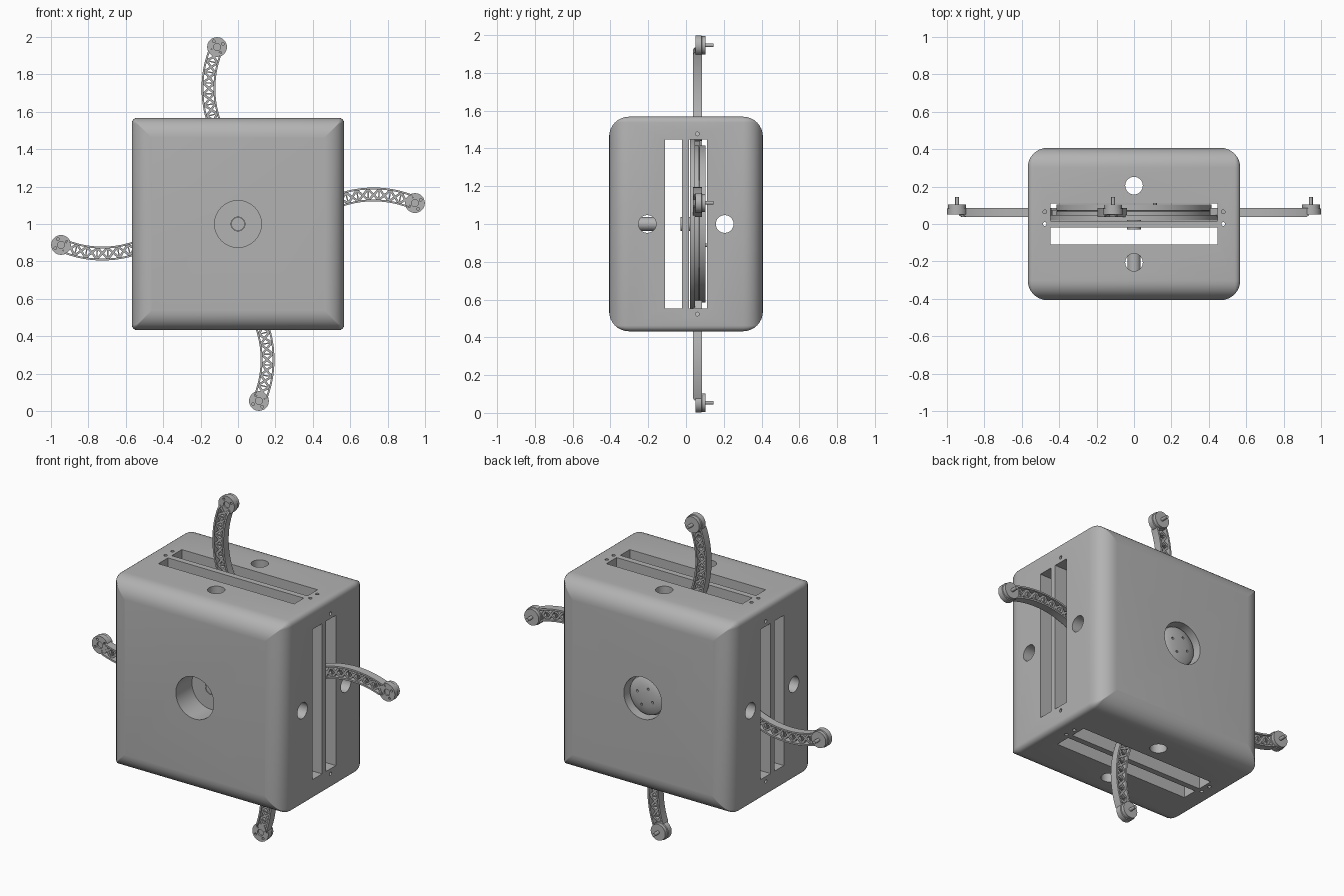
import bpy, bmesh
from math import sin, cos, pi, radians
from mathutils import Matrix, Vector

old = bpy.data.objects.get("Cube")
if old:
    bpy.data.objects.remove(old)

CENTRE = Matrix.Translation((0, 0, 1))
grey = bpy.data.materials.new("plain grey")
grey.use_nodes = True
grey.diffuse_color = (0.45, 0.45, 0.45, 1)
grey.node_tree.nodes["Principled BSDF"].inputs["Base Color"].default_value = (0.45, 0.45, 0.45, 1)


def add_object(name, bm):
    bmesh.ops.recalc_face_normals(bm, faces=bm.faces)
    mesh = bpy.data.meshes.new(name)
    bm.to_mesh(mesh)
    bm.free()
    mesh.materials.append(grey)
    ob = bpy.data.objects.new(name, mesh)
    ob.matrix_world = CENTRE
    bpy.context.collection.objects.link(ob)
    return ob


def loft(bm, rings):
    """Skin a stack of equal rings and cap both ends."""
    loops = [[bm.verts.new(p) for p in ring] for ring in rings]
    for a, b in zip(loops, loops[1:]):
        for i in range(len(a)):
            j = (i + 1) % len(a)
            bm.faces.new((a[i], a[j], b[j], b[i]))
    bm.faces.new(loops[0])
    bm.faces.new(loops[-1])


def lathe(bm, profile, x=0, z=0, n=32):
    """Turn (radius, y) pairs about an axis parallel to y."""
    loft(bm, [[(x + r * cos(2 * pi * i / n), y, z + r * sin(2 * pi * i / n))
               for i in range(n)] for r, y in profile])


def box(bm, size, y0, y1):
    m = Matrix.Translation((0, (y0 + y1) / 2, 0)) @ Matrix.Diagonal((size[0], y1 - y0, size[1], 1))
    bmesh.ops.create_cube(bm, size=1, matrix=m)


def bar(bm, p, q, width, y0, y1):
    """Flat strut between two points of the xz plane."""
    side = Vector((p[1] - q[1], q[0] - p[0])).normalized() * width / 2
    loft(bm, [[(c[0] + s * side.x, y, c[1] + s * side.y)
               for s, y in ((-1, y0), (1, y0), (1, y1), (-1, y1))] for c in (p, q)])


def cut(ob, bm):
    cutter = add_object("cutter", bm)
    cutter.hide_render = True
    mod = ob.modifiers.new("cut", 'BOOLEAN')
    mod.operation, mod.solver, mod.object = 'DIFFERENCE', 'EXACT', cutter
    bpy.context.view_layer.objects.active = ob
    bpy.ops.object.modifier_apply(modifier=mod.name)
    bpy.data.objects.remove(cutter)


def smooth(ob, angle=30):
    bpy.ops.object.select_all(action='DESELECT')
    ob.select_set(True)
    bpy.context.view_layer.objects.active = ob
    bpy.ops.object.shade_smooth_by_angle(angle=radians(angle))


def rounded_square(half, r, y):
    pts = []
    for k in range(4):
        for s in range(5):
            a = pi / 2 * (k + s / 4)
            cx = (half - r) * (1 if k in (0, 3) else -1)
            cz = (half - r) * (1 if k < 2 else -1)
            pts.append((cx + r * cos(a), y, cz + r * sin(a)))
    return pts


# Housing: square block with rolled front and back rims
HALF, DEPTH, RIM = 0.568, 0.407, 0.105
rings = []
for sign in (-1, 1):
    steps = range(9) if sign < 0 else range(8, -1, -1)
    for s in steps:
        a = pi / 2 * s / 8
        inset = RIM * (1 - sin(a))
        rings.append(rounded_square(HALF - inset, max(0.03 - inset, 0.003),
                                    sign * (DEPTH - RIM * (1 - cos(a)))))
bm = bmesh.new()
loft(bm, rings)
housing = add_object("housing", bm)

# Two crossing slot layers open on all four sides
for y0, y1 in ((-0.11, -0.02), (0.015, 0.11)):
    for size in ((0.895, 3), (3, 0.895)):
        bm = bmesh.new()
        box(bm, size, y0, y1)
        cut(housing, bm)

# Round through holes and screw holes along x and along z
upright = [(0, 0.205, 0.047), (0, -0.205, 0.047)]
across = list(upright)
for s in (-0.477, 0.477):
    upright += [(s, 0.065, 0.01), (s, 0.0, 0.01)]
    across += [(s, 0.06, 0.01)]
for holes, turn in ((upright, Matrix()), (across, Matrix.Rotation(pi / 2, 4, 'Y'))):
    bm = bmesh.new()
    for u, y, r in holes:
        bmesh.ops.create_cone(bm, cap_ends=True, segments=32, radius1=r, radius2=r, depth=3,
                              matrix=turn @ Matrix.Translation((u, y, 0)))
    cut(housing, bm)

# Front and back pockets, with a small bore in the front one
for profile in (((0.125, -0.5), (0.125, -0.255)), ((0.037, -0.3), (0.037, -0.06)),
                ((0.125, 0.265), (0.125, 0.5))):
    bm = bmesh.new()
    lathe(bm, profile, n=64)
    cut(housing, bm)
smooth(housing)

# Shaft end inside the front bore
bm = bmesh.new()
lathe(bm, ((0.036, -0.115), (0.036, -0.252)))
smooth(add_object("front_shaft", bm))

# Domed motor in the back pocket
bm = bmesh.new()
lathe(bm, ((0.118, 0.26), (0.118, 0.355), (0.112, 0.368), (0.095, 0.378),
           (0.06, 0.386), (0.02, 0.389)), n=48)
motor = add_object("motor", bm)
bm = bmesh.new()
for k in range(4):
    a = pi / 2 * k + 0.4
    lathe(bm, ((0.007, 0.36), (0.007, 0.45)), 0.055 * cos(a), 0.055 * sin(a), 12)
cut(motor, bm)
smooth(motor)

# Rotor: wide thin disc with a thicker, smaller disc behind it
bm = bmesh.new()
lathe(bm, ((0.46, 0.02), (0.46, 0.047)), n=96)
lathe(bm, ((0.415, 0.045), (0.415, 0.068), (0.408, 0.07), (0.415, 0.072), (0.415, 0.104)), n=96)
lathe(bm, ((0.037, -0.03), (0.037, 0.03)))
smooth(add_object("rotor", bm))

# Curved lattice arms, each ending in a small wheel
ARC_X, ARC_Z, ARC_R = 0.392, 0.725, 0.55
TIP = (-0.112, 0.946)


def on_arc(deg, offset=0):
    a = radians(deg)
    return (ARC_X + (ARC_R + offset) * cos(a), ARC_Z + (ARC_R + offset) * sin(a))


def arm_mesh():
    bm = bmesh.new()
    angles = [159 + 1.5 * i for i in range(37)]
    for offset in (-0.032, 0.032):
        strip = []
        for deg in angles:
            low = 0.045 if deg < 160 else 0.037
            (xa, za), (xb, zb) = on_arc(deg, offset - 0.005), on_arc(deg, offset + 0.005)
            strip.append([(xa, low, za), (xb, low, zb), (xb, 0.085, zb), (xa, 0.085, za)])
        loft(bm, strip)
    for i in range(9):
        a, b = 159 + 6 * i, 165 + 6 * i
        for s in (-0.03, 0.03):
            bar(bm, on_arc(a, s), on_arc(b, -s), 0.012, 0.048, 0.074)
        bar(bm, on_arc(a, -0.03), on_arc(a, 0.03), 0.007, 0.05, 0.072)
    return bm


def wheel_cutter():
    bm = bmesh.new()
    lathe(bm, ((0.019, 0.03), (0.019, 0.06)), *TIP, 24)
    for k in range(4):
        a = pi / 2 * k + 0.5
        lathe(bm, ((0.007, 0.03), (0.007, 0.07)),
              TIP[0] + 0.035 * cos(a), TIP[1] + 0.035 * sin(a), 12)
    return bm


for k, side in enumerate(("top", "right", "bottom", "left")):
    spin = CENTRE @ Matrix.Rotation(pi / 2 * k, 4, 'Y')
    arm = add_object(side + "_arm", arm_mesh())

    bm = bmesh.new()
    lathe(bm, ((0.053, 0.05), (0.053, 0.082), (0.048, 0.084), (0.048, 0.104)), *TIP)
    wheel = add_object(side + "_tip_wheel", bm)
    cut(wheel, wheel_cutter())

    bm = bmesh.new()
    lathe(bm, ((0.01, 0.1), (0.01, 0.145)), *TIP, 16)
    pin = add_object(side + "_tip_pin", bm)
    for part in (arm, wheel, pin):
        smooth(part)
        part.matrix_world = spin
